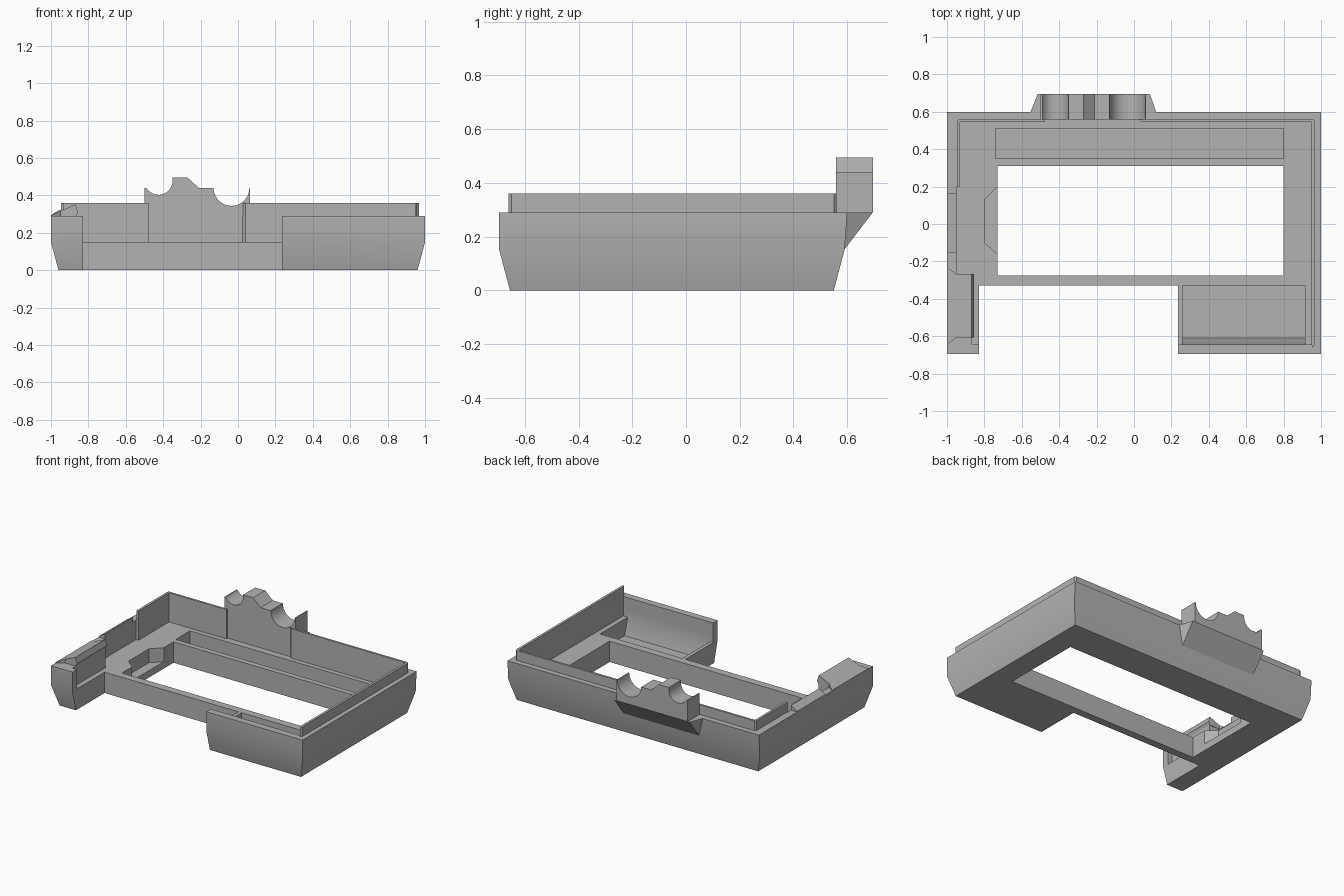
import bpy
import bmesh
import math
from mathutils import Vector

old = bpy.data.objects.get("Cube")
if old:
    bpy.data.objects.remove(old, do_unlink=True)

grey = bpy.data.materials.new("mid grey")
grey.use_nodes = True
grey.diffuse_color = (0.45, 0.45, 0.45, 1)
grey.node_tree.nodes["Principled BSDF"].inputs["Base Color"].default_value = (0.45, 0.45, 0.45, 1)


def loft(name, rings):
    """Closed solid through rings that share one point count."""
    bm = bmesh.new()
    loops = [[bm.verts.new(p) for p in ring] for ring in rings]
    n = len(loops[0])
    for a, b in zip(loops, loops[1:]):
        for i in range(n):
            j = (i + 1) % n
            bm.faces.new((a[i], a[j], b[j], b[i]))
    bm.faces.new(loops[0][::-1])
    bm.faces.new(loops[-1])
    bmesh.ops.recalc_face_normals(bm, faces=bm.faces)
    mesh = bpy.data.meshes.new(name)
    bm.to_mesh(mesh)
    bm.free()
    mesh.materials.append(grey)
    obj = bpy.data.objects.new(name, mesh)
    bpy.context.collection.objects.link(obj)
    return obj


def prism(name, outline, low, high, axis="z"):
    """Extrude a 2D outline along one axis."""
    place = {"x": lambda u, v, w: (w, u, v),
             "y": lambda u, v, w: (u, w, v),
             "z": lambda u, v, w: (u, v, w)}[axis]
    return loft(name, [[place(u, v, w) for u, v in outline] for w in (low, high)])


def rect(x0, x1, y0, y1):
    return [(x0, y0), (x1, y0), (x1, y1), (x0, y1)]


def cut(target, cutter):
    cutter.hide_render = True
    mod = target.modifiers.new("cut", "BOOLEAN")
    mod.operation = "DIFFERENCE"
    mod.solver = "EXACT"
    mod.object = cutter
    bpy.context.view_layer.objects.active = target
    bpy.ops.object.modifier_apply(modifier=mod.name)
    bpy.data.objects.remove(cutter, do_unlink=True)


def arc(cx, cz, r, start, end, steps=14):
    angles = [math.radians(start + (end - start) * i / steps) for i in range(steps + 1)]
    return [(cx + r * math.cos(a), cz + r * math.sin(a)) for a in angles]


FLOOR, RIM, LIP = 0.15, 0.29, 0.36

# Tray body with sides that taper in toward the base
sections = [(0, 0.96, -0.655, 0.55), (FLOOR, 1, -0.695, 0.59), (RIM, 1, -0.695, 0.60)]
tray = loft("tray_body", [[(x, y, z) for x, y in rect(-w, w, y0, y1)]
                          for z, w, y0, y1 in sections])

# Open interior above the floor
interior = [(-0.865, -0.645), (0.95, -0.645), (0.95, 0.545), (0.04, 0.545),
            (0.025, 0.56), (-0.475, 0.56), (-0.475, 0.545), (-0.93, 0.545),
            (-0.93, 0.2), (-0.95, 0.2), (-0.95, -0.27), (-0.865, -0.27)]
cut(tray, prism("interior_cutter", interior, FLOOR, 1))

# Front gap, window, rear channel and window notch
cut(tray, prism("front_gap_cutter", rect(-0.83, 0.235, -1, -0.33), -1, 1))
cut(tray, prism("window_cutter", rect(-0.73, 0.80, -0.275, 0.31), -1, 1))
cut(tray, prism("channel_cutter", rect(-0.74, 0.80, 0.35, 0.51), 0.03, 1))
notch = [(-0.70, 0.20), (-0.73, 0.20), (-0.80, 0.13), (-0.80, -0.10),
         (-0.73, -0.16), (-0.70, -0.16)]
cut(tray, prism("notch_cutter", notch, 0.05, 1))

# Front pocket with a sloped front wall
pocket = [(-0.645, FLOOR), (-0.61, 0.03), (-0.33, 0.03), (-0.33, 0.2), (-0.645, 0.2)]
cut(tray, prism("pocket_cutter", pocket, 0.26, 0.915, "x"))

# Thin lips rising from the rim
left_lip = [(0.04, 0.545), (0.95, 0.545), (0.95, -0.645), (0.955, -0.66),
            (0.967, -0.65), (0.967, 0.55), (0.957, 0.56), (0.025, 0.56)]
prism("left_lip", left_lip, RIM, LIP)
right_lip = [(-0.475, 0.545), (-0.93, 0.545), (-0.93, 0.2), (-0.947, 0.2),
             (-0.947, 0.55), (-0.937, 0.56), (-0.475, 0.56)]
prism("right_lip", right_lip, RIM, LIP)

# Sloped tab on the right wall
prism("right_wall_tab", [(-1, RIM), (-0.95, RIM), (-0.95, 0.325), (-1, 0.295)],
      -0.155, 0.165, "y")

# Sloped ridge on the front right post, with clipped outer corners
ridge = prism("post_ridge", [(-1, RIM), (-0.865, RIM), (-0.855, 0.31),
                             (-0.868, 0.352), (-1, 0.295)], -0.645, -0.23, "y")
for corner, side in ((-0.645, 1), (-0.23, -1)):
    clip = [(-1.1, corner - side * 0.1), (-0.8, corner - side * 0.1),
            (-0.8, corner + side * 0.037), (-0.95, corner + side * 0.037),
            (-1, corner), (-1.1, corner)]
    cut(ridge, prism("clip_cutter", clip, 0, 1))

# Rear cradle with two round seats
cradle = [(0.065, RIM), (0.065, 0.44)]
cradle += arc(-0.035, 0.44, 0.096, 0, -180)
cradle += [(-0.21, 0.44), (-0.27, 0.495), (-0.35, 0.495)]
cradle += arc(-0.425, 0.478, 0.075, 0, -150)
cradle += [(-0.5, 0.44), (-0.5, RIM)]
prism("rear_cradle", cradle, 0.558, 0.695, "y")

# Tapered bracket under the cradle
bm = bmesh.new()
for point in ((-0.555, 0.595, RIM), (0.12, 0.595, RIM), (-0.515, 0.695, RIM),
              (0.085, 0.695, RIM), (-0.515, 0.588, FLOOR), (0.085, 0.588, FLOOR)):
    bm.verts.new(Vector(point))
bmesh.ops.convex_hull(bm, input=bm.verts)
bmesh.ops.recalc_face_normals(bm, faces=bm.faces)
bracket_mesh = bpy.data.meshes.new("cradle_bracket")
bm.to_mesh(bracket_mesh)
bm.free()
bracket_mesh.materials.append(grey)
bracket = bpy.data.objects.new("cradle_bracket", bracket_mesh)
bpy.context.collection.objects.link(bracket)

# Smooth the gentle bends, keep hard edges crisp
for obj in bpy.context.collection.objects:
    if obj.type == "MESH" and obj.data.materials and obj.data.materials[0] == grey:
        bpy.ops.object.select_all(action="DESELECT")
        obj.select_set(True)
        bpy.context.view_layer.objects.active = obj
        bpy.ops.object.shade_smooth_by_angle(angle=math.radians(25))
